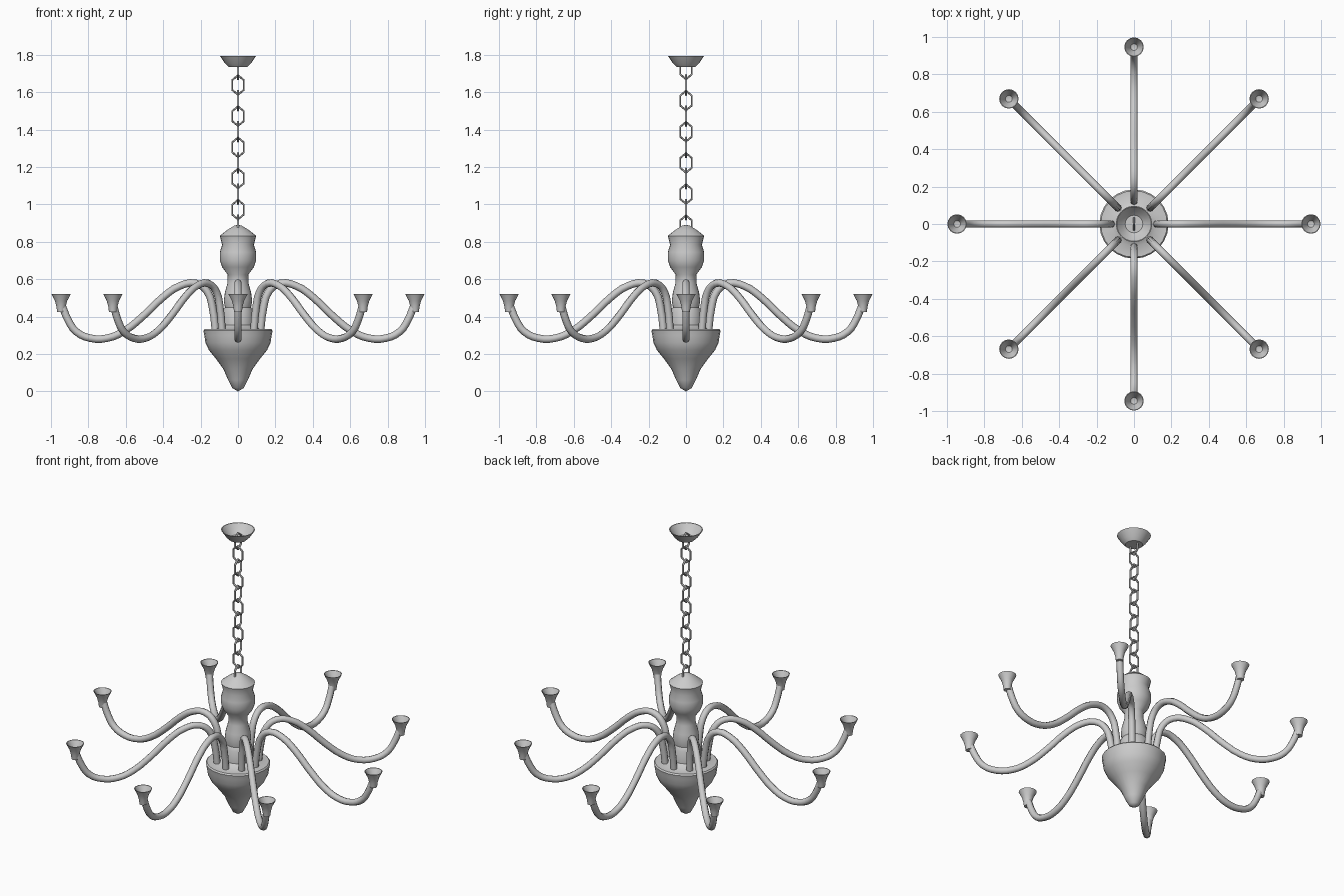
import bpy, bmesh, math
from math import pi, cos, sin

if "Cube" in bpy.data.objects:
    bpy.data.objects.remove(bpy.data.objects["Cube"])


def smooth(ob, angle=40):
    bpy.ops.object.select_all(action='DESELECT')
    ob.select_set(True)
    bpy.context.view_layer.objects.active = ob
    bpy.ops.object.shade_smooth_by_angle(angle=math.radians(angle))


def lathe(name, profile, steps):
    """Spin an (r, z) profile around the z axis."""
    bm = bmesh.new()
    vs = [bm.verts.new((r, 0, z)) for r, z in profile]
    es = [bm.edges.new(p) for p in zip(vs, vs[1:])]
    bmesh.ops.spin(bm, geom=vs + es, axis=(0, 0, 1), cent=(0, 0, 0),
                   angle=2 * pi, steps=steps)
    bmesh.ops.remove_doubles(bm, verts=bm.verts, dist=1e-4)
    bmesh.ops.recalc_face_normals(bm, faces=bm.faces)
    me = bpy.data.meshes.new(name)
    bm.to_mesh(me)
    bm.free()
    ob = bpy.data.objects.new(name, me)
    bpy.context.collection.objects.link(ob)
    smooth(ob)
    return ob


# turned central body: pointed bowl, collar, waist, bulb and cap
lathe("body", [
    (0, 0), (.03, .018), (.052, .06), (.078, .12), (.118, .175), (.155, .22),
    (.174, .26), (.18, .30), (.185, .325), (.178, .333), (.118, .333),
    (.085, .355), (.082, .43), (.07, .45), (.076, .485), (.07, .53),
    (.056, .58), (.055, .625), (.085, .665), (.097, .70), (.097, .745),
    (.085, .785), (.097, .832), (.06, .862), (.018, .888), (0, .89)], 24)

# ceiling canopy, an open cup
lathe("canopy", [
    (0, 1.735), (.05, 1.735), (.07, 1.755), (.097, 1.795),
    (.092, 1.795), (.066, 1.759), (.047, 1.741), (0, 1.741)], 24)

# chain of six-sided links, alternately turned
for i in range(11):
    bpy.ops.mesh.primitive_torus_add(major_segments=6, minor_segments=6,
                                     major_radius=.052, minor_radius=.0065)
    link = bpy.context.object
    link.name = f"chain_link_{i}"
    link.scale = (1, .7, 1)
    bpy.ops.object.transform_apply(location=False, rotation=False, scale=True)
    link.rotation_euler = (pi / 2 , -pi / 2, pi / 2 * (1 - i % 2)) 
    link.location = (0, 0, .889 + i * .0833)
    smooth(link)

# swan-neck arm path in (r, z)
path = [(.12, .32), (.135, .44), (.165, .535), (.225, .578), (.31, .565),
        (.40, .505), (.50, .41), (.61, .322), (.70, .285), (.79, .285),
        (.865, .32), (.91, .385), (.937, .45)]
curve = bpy.data.curves.new("arm", 'CURVE')
curve.dimensions = '3D'
curve.bevel_depth = .02
curve.bevel_resolution = 2
curve.resolution_u = 3
sp = curve.splines.new('BEZIER')
sp.bezier_points.add(len(path) - 1)
for bp, (r, z) in zip(sp.bezier_points, path):
    bp.co = (r, 0, z)
    bp.handle_left_type = bp.handle_right_type = 'AUTO'

# flared candle cup, open at the top
cup = lathe("candle_cup_0", [
    (0, .425), (.021, .425), (.025, .455), (.033, .485), (.052, .522),
    (.048, .522), (.029, .487), (.018, .46), (0, .455)], 16)

# eight arms, each with its cup
for i in range(8):
    a = i * pi / 4
    arm = bpy.data.objects.new(f"arm_{i}", curve)
    arm.rotation_euler.z = a
    bpy.context.collection.objects.link(arm)
    c = cup
    if i:
        c = cup.copy()
        c.name = f"candle_cup_{i}"
        bpy.context.collection.objects.link(c)
    c.location = (.946 * cos(a), .946 * sin(a), 0)
    c.rotation_euler.z = a
